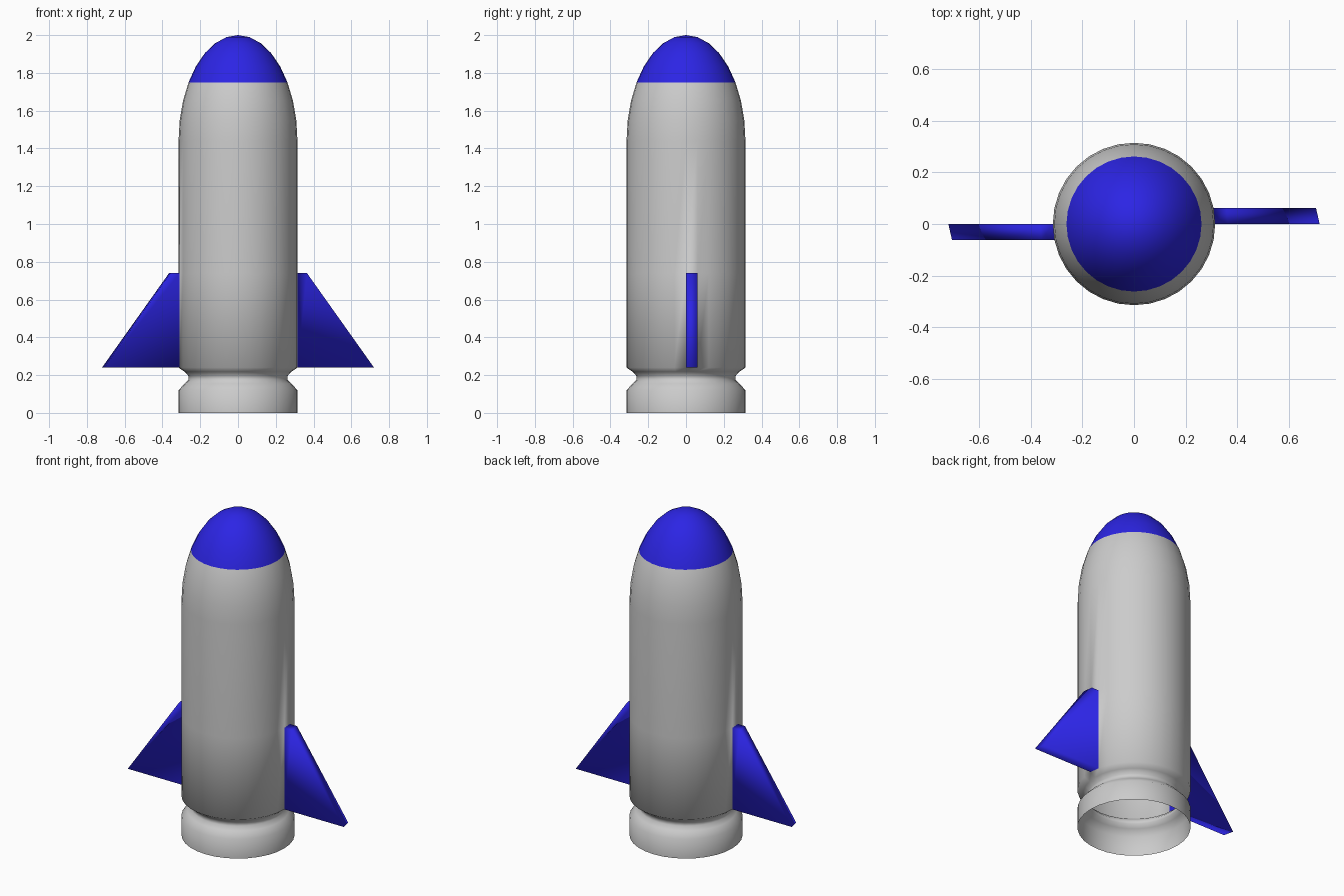
import bpy, bmesh
from math import sin, cos, pi

if "Cube" in bpy.data.objects:
    bpy.data.objects.remove(bpy.data.objects["Cube"])

SIDES = 32
R = 0.315
NOSE_Z, NOSE_H = 1.4375, 0.5625
FIN_LOW, FIN_TOP = 0.24, 0.74

# Profile (radius, height): open skirt, pinched neck, straight hull, domed nose
profile = [(R, 0), (R, 0.12), (0.283, 0.155), (0.262, 0.175), (0.262, 0.195),
           (0.283, 0.218), (R, FIN_LOW), (R, FIN_TOP)]
fin_row = len(profile) - 2
for i in range(8):
    a = i * pi / 16
    profile.append((R * cos(a), NOSE_Z + NOSE_H * sin(a)))

bm = bmesh.new()
rings = [[bm.verts.new((r * cos(2 * pi * k / SIDES), r * sin(2 * pi * k / SIDES), z))
          for k in range(SIDES)] for r, z in profile]

# Hull skin, blue above the nose line
fin_faces = []
for row, (lo, hi) in enumerate(zip(rings, rings[1:])):
    for k in range(SIDES):
        n = (k + 1) % SIDES
        f = bm.faces.new((lo[k], lo[n], hi[n], hi[k]))
        f.material_index = 1 if profile[row][1] > 1.74 else 0
        if row == fin_row and k in (0, SIDES // 2):
            fin_faces.append(f)

# Nose tip
tip = bm.verts.new((0, 0, NOSE_Z + NOSE_H))
for k in range(SIDES):
    f = bm.faces.new((rings[-1][k], rings[-1][(k + 1) % SIDES], tip))
    f.material_index = 1

# Swept fins, pulled straight out of one hull panel on each side
for f in fin_faces:
    f.material_index = 1
for f in bmesh.ops.extrude_discrete_faces(bm, faces=fin_faces)["faces"]:
    f.material_index = 1
    for e in f.edges:
        for side in e.link_faces:
            side.material_index = 1
    for v in f.verts:
        v.co.x *= (0.72 if v.co.z < 0.5 else 0.365) / R

bmesh.ops.recalc_face_normals(bm, faces=bm.faces)
for f in bm.faces:
    f.smooth = True

mesh = bpy.data.meshes.new("rocket_hull_with_fins")
bm.to_mesh(mesh)
bm.free()

blue = bpy.data.materials.new("blue_paint")
blue.diffuse_color = (0.025, 0.018, 0.78, 1)
blue.use_nodes = True
blue.node_tree.nodes["Principled BSDF"].inputs["Base Color"].default_value = blue.diffuse_color
mesh.materials.append(None)
mesh.materials.append(blue)

rocket = bpy.data.objects.new("rocket_hull_with_fins", mesh)
bpy.context.collection.objects.link(rocket)
